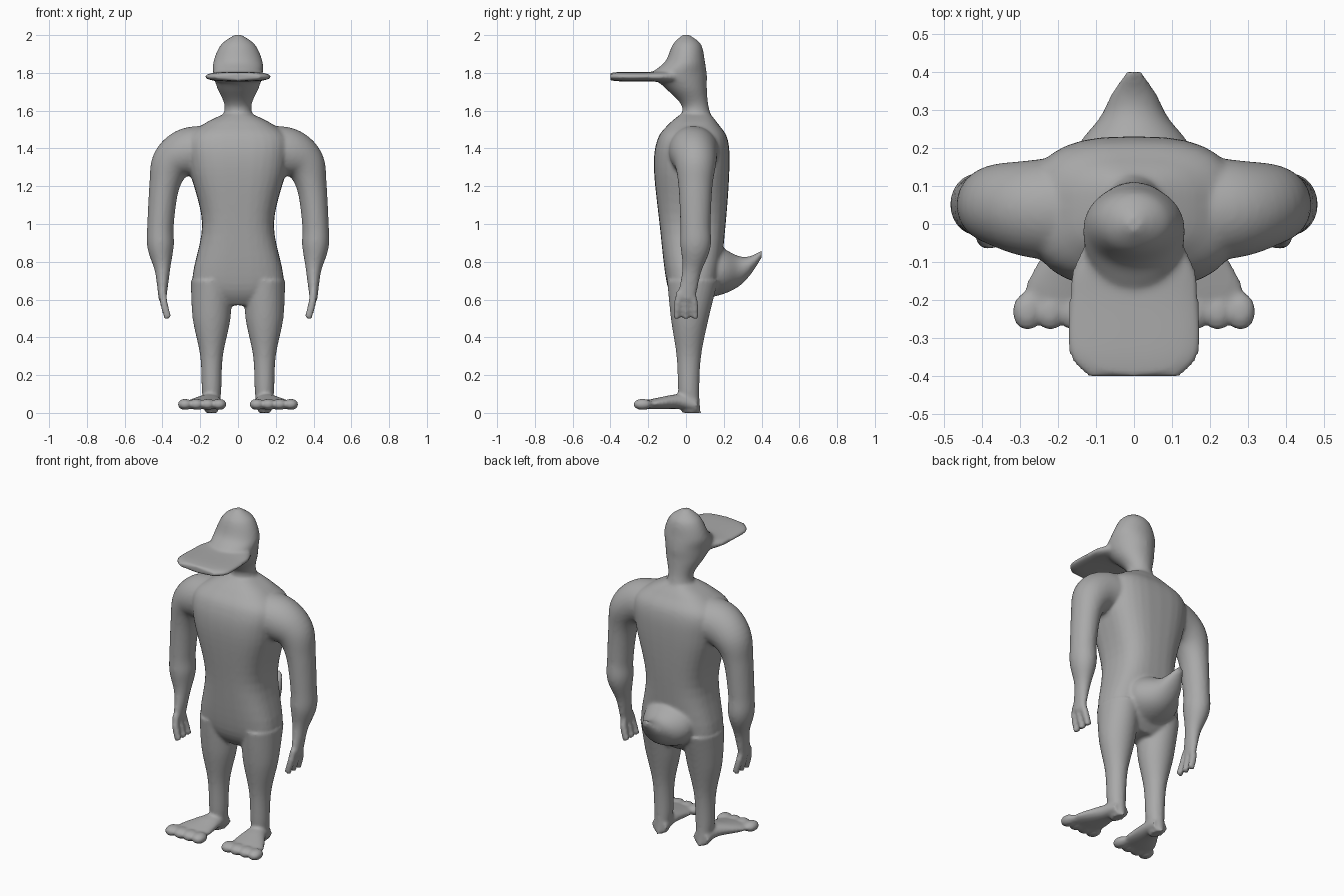
import bpy
import bmesh
import math
from mathutils import Vector, Matrix

cube = bpy.data.objects.get("Cube")
if cube:
    bpy.data.objects.remove(cube, do_unlink=True)

Y, Z = Vector((0, 1, 0)), Vector((0, 0, 1))
SIDES = 32
STEPS = 6
bm = bmesh.new()


def resample(rows):
    """Smooth curve passing through every section row."""
    rows = [Vector(row) for row in rows]
    padded = [rows[0], *rows, rows[-1]]
    result = []
    for before, start, end, after in zip(padded, rows, rows[1:], padded[3:]):
        slope_in = (end - before) / 2
        slope_out = (after - start) / 2
        for step in range(STEPS):
            t = step / STEPS
            ease = t * t * (3 - 2 * t)
            result.append(start.lerp(end, ease)
                          + slope_in * t * (1 - t) ** 2
                          - slope_out * t * t * (1 - t))
    return result + [rows[-1]]


def signed_power(value, exponent):
    return math.copysign(abs(value) ** exponent, value)


def loft(rows, depth_dir, tangent=None, boxiness=2, mirror=1):
    """Closed tube through rows of (x, y, z, half width, half depth)."""
    rows = resample(rows)
    centres = [Vector(row[:3]) for row in rows]
    rings = []
    for i, row in enumerate(rows):
        ahead = centres[min(i + 1, len(rows) - 1)]
        behind = centres[max(i - 1, 0)]
        along = tangent or (ahead - behind).normalized()
        across = depth_dir.cross(along).normalized()
        depth = along.cross(across)
        ring = []
        for k in range(SIDES):
            angle = math.tau * k / SIDES
            c = signed_power(math.cos(angle), 2 / boxiness)
            s = signed_power(math.sin(angle), 2 / boxiness)
            point = centres[i] + across * c * row[3] + depth * s * row[4]
            point.x *= mirror
            ring.append(bm.verts.new(point))
        rings.append(ring)
    faces = [bm.faces.new(rings[0]), bm.faces.new(rings[-1][::-1])]
    for lower, upper in zip(rings, rings[1:]):
        for k in range(SIDES):
            n = (k + 1) % SIDES
            faces.append(bm.faces.new((lower[k], upper[k], upper[n], lower[n])))
    bmesh.ops.recalc_face_normals(bm, faces=faces)


def stack(rows, x=0, boxiness=2):
    """Level sections given as (z, half width, front y, back y)."""
    loft([(x, (front + back) / 2, z, width, (back - front) / 2)
          for z, width, front, back in rows], Y, Z, boxiness)


def blob(centre, size):
    matrix = Matrix.Translation(centre) @ Matrix.Diagonal((*size, 1))
    bmesh.ops.create_uvsphere(bm, u_segments=SIDES, v_segments=SIDES // 2,
                              radius=1, matrix=matrix)


# Torso from crotch to collar
stack([(.57, .1, -.04, .1), (.68, .24, -.1, .17), (1, .19, -.14, .21),
       (1.3, .26, -.17, .23), (1.45, .27, -.15, .22),
       (1.53, .18, -.09, .17), (1.58, .08, -.03, .13)], boxiness=2.8)

# Neck and domed head
stack([(1.52, .1, -.05, .15), (1.62, .07, -.02, .12), (1.72, .11, -.11, .11),
       (1.79, .13, -.18, .11), (1.86, .13, -.11, .1),
       (1.95, .09, -.07, .08), (2, .02, -.02, .02)])

# Flat bill
bill = [(0, .1, .04), (-.12, .16, .03), (-.2, .17, .025),
        (-.34, .17, .025), (-.4, .12, .02)]
loft([(0, y, 1.78, width, height) for y, width, height in bill],
     Z, Y, boxiness=2.6)

# Upturned tail
tail = [(.08, .77, .18, .17), (.2, .75, .15, .12), (.28, .75, .09, .08),
        (.34, .78, .06, .05), (.4, .84, .02, .02)]
loft([(0, *row) for row in tail], Z, Y)

for side in (1, -1):
    # Arm from shoulder to palm
    loft([(.12, .04, 1.4, .12, .14), (.26, .04, 1.38, .13, .13),
          (.35, .05, 1.32, .11, .11), (.39, .05, 1.2, .08, .09),
          (.41, .05, 1, .07, .08), (.41, .05, .88, .07, .08),
          (.4, .03, .75, .04, .05), (.4, 0, .6, .02, .05)], Y, mirror=side)

    # Spread fingers
    for tip in (-.05, 0, .05):
        loft([(.4, tip * .6, .64, .02, .02), (.39, tip * .9, .57, .02, .02),
              (.37, tip, .5, .02, .015)], Y, mirror=side)

    # Leg down to the heel
    stack([(.7, .11, -.1, .17), (.5, .1, -.08, .12), (.3, .06, -.05, .08),
           (.1, .05, -.04, .07), (0, .03, -.02, .08)], x=.14 * side)

    # Broad foot with four toes
    loft([(.14, .06, .04, .05, .04), (.15, -.03, .06, .06, .04),
          (.18, -.15, .05, .1, .03), (.19, -.24, .04, .1, .02)],
         Z, Y, mirror=side)
    for toe in range(4):
        blob(((.1 + .06 * toe) * side, -.23, .045), (.04, .05, .03))

# Fuse the parts into one smooth skin
mesh = bpy.data.meshes.new("body")
bm.to_mesh(mesh)
bm.free()
body = bpy.data.objects.new("body", mesh)
bpy.context.collection.objects.link(body)

skin = body.modifiers.new("skin", 'REMESH')
skin.mode = 'VOXEL'
skin.voxel_size = .01
skin.use_smooth_shade = True
soften = body.modifiers.new("soften", 'SMOOTH')
soften.factor = .5
soften.iterations = 5

# Single plain colour
grey = bpy.data.materials.new("plain_grey")
grey.use_nodes = True
colour = (.4, .4, .4, 1)
grey.diffuse_color = colour
grey.node_tree.nodes["Principled BSDF"].inputs["Base Color"].default_value = colour
mesh.materials.append(grey)
